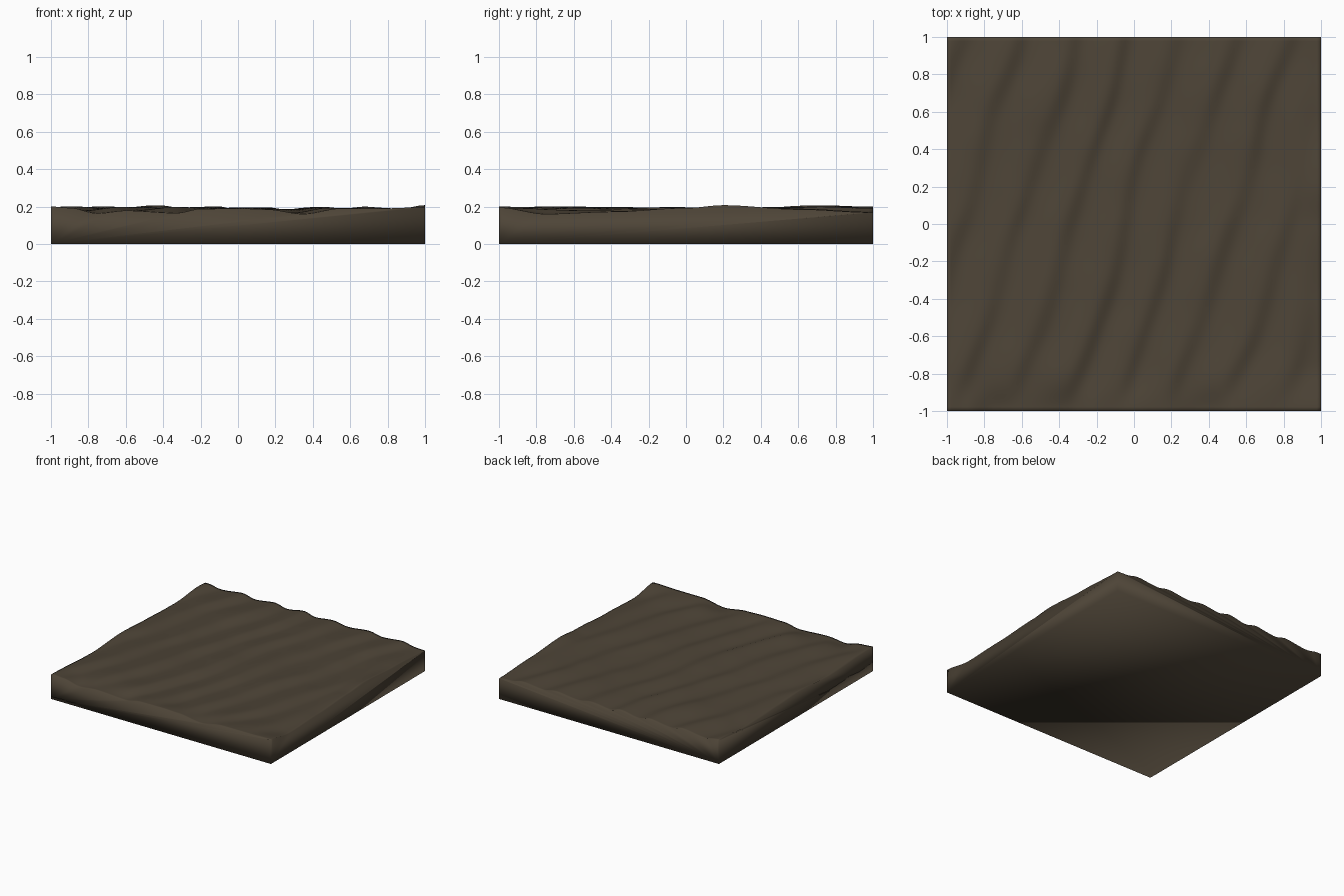
import bpy, bmesh, math
from mathutils import noise, Vector

if "Cube" in bpy.data.objects:
    bpy.data.objects.remove(bpy.data.objects["Cube"])

N = 90

# measured edge heights (position, z) of the front and right rims
FRONT = [(-1, .2), (-.9, .193), (-.75, .163), (-.6, .178), (-.33, .165), (-.2, .187),
         (0, .19), (.15, .185), (.35, .16), (.55, .19), (.8, .19), (1, .195)]
RIGHT = [(-1, .195), (-.75, .16), (-.4, .172), (0, .192), (.2, .207), (.6, .185), (1, .168)]


def lerp_profile(pts, t):
    for (a, za), (b, zb) in zip(pts, pts[1:]):
        if t <= b:
            f = (t - a) / (b - a)
            f = f * f * (3 - 2 * f)
            return za + (zb - za) * f
    return pts[-1][1]


def ripple(x, y):
    # slanted, sharp-crested sand ripples with a wandering phase
    wander = 0.07 * noise.noise(Vector((x * 1.6, y * 1.6, 3.1)))
    u = (x - 0.3 * y + wander) / 0.29
    f = u - math.floor(u)
    wave = f / 0.65 if f < 0.65 else (1 - f) / 0.35
    wave = wave * wave * (3 - 2 * wave)
    strength = 0.75 + 0.5 * noise.noise(Vector((x * 2, y * 2, 8.0)))
    swell = 0.010 * noise.noise(Vector((x * 1.5, y * 1.5, 0.5)))
    grain = 0.003 * noise.noise(Vector((x * 7, y * 5, 1.7)))
    return 0.174 + 0.026 * wave * strength + swell + grain


def height(x, y):
    z = ripple(x, y)
    wf = math.exp(-((y + 1) / 0.12) ** 2)
    wr = math.exp(-((x - 1) / 0.12) ** 2)
    z += (lerp_profile(FRONT, x) - z) * wf
    z += (lerp_profile(RIGHT, y) - z) * wr
    return min(z, 0.21)


# rippled top surface
bm = bmesh.new()
grid = []
for j in range(N + 1):
    y = -1 + 2 * j / N
    grid.append([bm.verts.new((-1 + 2 * i / N, y, height(-1 + 2 * i / N, y)))
                 for i in range(N + 1)])
for j in range(N):
    for i in range(N):
        bm.faces.new((grid[j][i], grid[j][i + 1], grid[j + 1][i + 1], grid[j + 1][i]))

# flat base and four side walls
base = [bm.verts.new((x, y, 0)) for x, y in ((-1, -1), (1, -1), (1, 1), (-1, 1))]
bm.faces.new(base[::-1])
rims = [grid[0],
        [row[N] for row in grid],
        grid[N][::-1],
        [row[0] for row in grid][::-1]]
for k, rim in enumerate(rims):
    bm.faces.new([base[k], base[(k + 1) % 4]] + rim[::-1])
for f in bm.faces:
    f.smooth = True

mesh = bpy.data.meshes.new("ground_slab")
bm.to_mesh(mesh)
bm.free()
slab = bpy.data.objects.new("ground_slab", mesh)
bpy.context.collection.objects.link(slab)

# dark earth
mat = bpy.data.materials.new("dark_earth")
mat.diffuse_color = (0.075, 0.058, 0.038, 1)
mat.use_nodes = True
mat.node_tree.nodes["Principled BSDF"].inputs["Base Color"].default_value = mat.diffuse_color
mesh.materials.append(mat)
